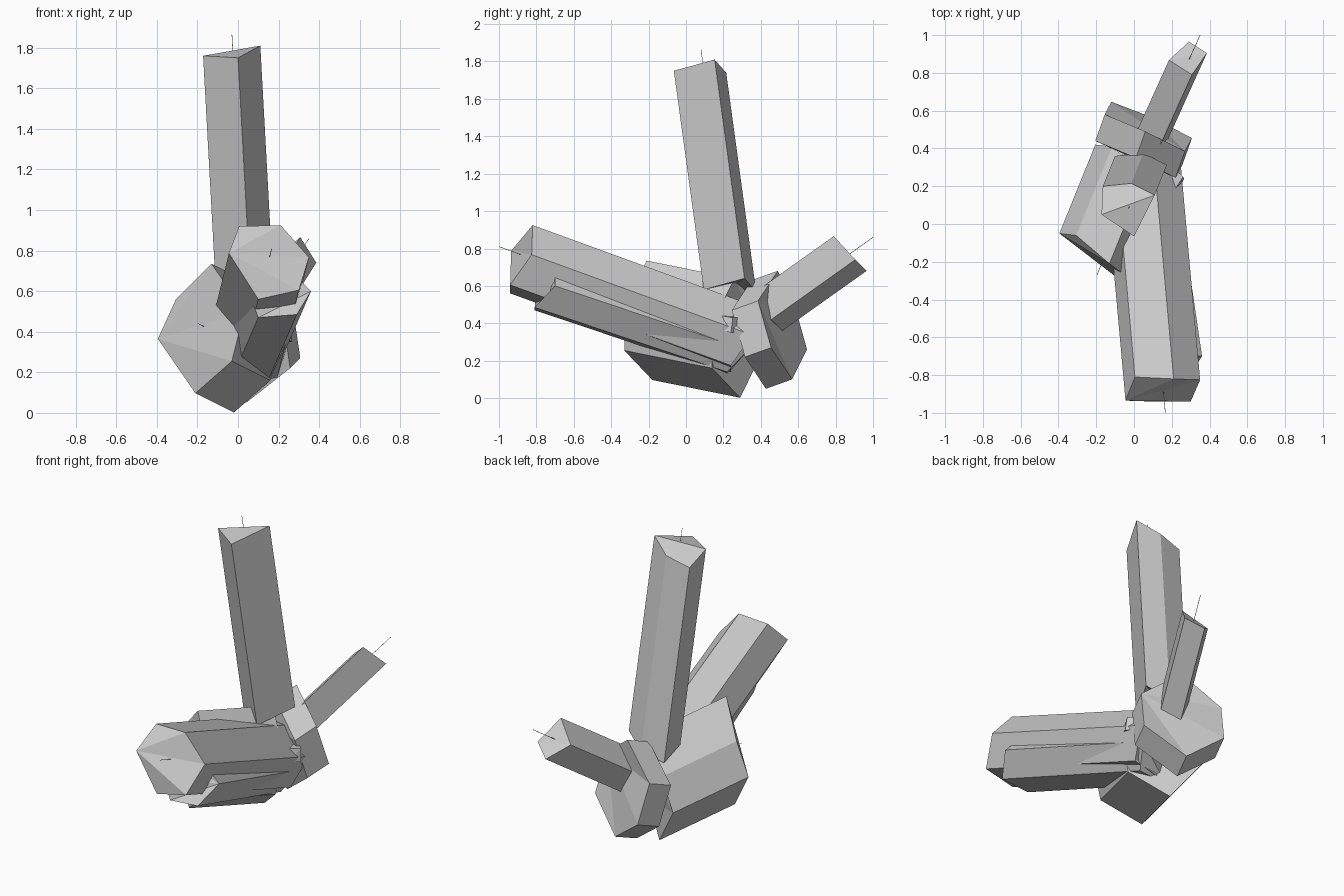
import bpy, bmesh
from mathutils import Vector


def prism(name, ring, extrude, needle=None):
    """Extrude a faceted end ring along a vector; the folded caps are fans."""
    bm = bmesh.new()
    ext = Vector(extrude)
    a = [bm.verts.new(p) for p in ring]
    b = [bm.verts.new(Vector(p) + ext) for p in ring]
    n = len(ring)
    for i in range(n):
        j = (i + 1) % n
        bm.faces.new((a[i], a[j], b[j], b[i]))
    for r in (a, b):
        for i in range(1, n - 1):
            bm.faces.new((r[0], r[i], r[i + 1]))
    bmesh.ops.recalc_face_normals(bm, faces=bm.faces)
    me = bpy.data.meshes.new(name)
    bm.to_mesh(me)
    bm.free()
    ob = bpy.data.objects.new(name, me)
    bpy.context.collection.objects.link(ob)
    # thin axis needle poking out of the end cap
    if needle:
        tip = Vector(needle)
        d = -ext.normalized()
        length = 0.2
        bpy.ops.mesh.primitive_cylinder_add(
            vertices=4, radius=0.0015, depth=length, location=tip - d * length / 2)
        rod = bpy.context.object
        rod.name = name + "_needle"
        rod.rotation_mode = 'QUATERNION'
        rod.rotation_quaternion = d.to_track_quat('Z', 'Y')
    return ob


# tall five-sided column
prism("tall_column",
      [(0.11, 0.153, 1.81), (-0.015, 0.215, 1.74), (-0.165, 0.20, 1.70),
       (-0.172, 0.05, 1.76), (0.0, -0.065, 1.75)],
      (0.064, 0.160, -1.17), (-0.03, 0.08, 1.865))

# long six-sided bar reaching forward
prism("long_bar",
      [(-0.045, -0.935, 0.787), (0.005, -0.81, 0.92), (0.21, -0.82, 0.925),
       (0.35, -0.825, 0.767), (0.30, -0.94, 0.605), (0.10, -0.94, 0.56)],
      (-0.106, 1.18, -0.43), (0.166, -1.0, 0.81))

# thinner bar tucked under the long one
prism("under_bar",
      [(0.36, -0.70, 0.60), (0.30, -0.70, 0.66), (0.12, -0.72, 0.70),
       (0.05, -0.80, 0.60), (0.10, -0.81, 0.47), (0.29, -0.81, 0.485)],
      (-0.15, 1.03, -0.345), (0.21, -0.91, 0.67))

# thick block at the lower left
prism("thick_block",
      [(-0.395, -0.05, 0.365), (-0.306, -0.06, 0.56), (-0.13, -0.21, 0.735),
       (0.03, -0.33, 0.50), (-0.03, -0.33, 0.255), (-0.21, -0.18, 0.097)],
      (0.19, 0.47, -0.095), (-0.196, -0.27, 0.44))

# flat six-sided hub at the back
prism("back_hub",
      [(0.27, 0.385, 0.52), (0.307, 0.455, 0.27), (0.09, 0.567, 0.10),
       (-0.12, 0.647, 0.26), (-0.155, 0.58, 0.50), (0.06, 0.49, 0.68)],
      (-0.05, -0.14, -0.05))

# small four-sided arm rising backward
prism("back_arm",
      [(0.386, 0.905, 0.74), (0.29, 0.965, 0.68),
       (0.185, 0.868, 0.76), (0.307, 0.79, 0.866)],
      (-0.203, -0.45, -0.32), (0.35, 1.0, 0.86))

# little shard at the joint
prism("joint_shard",
      [(0.26, 0.25, 0.43), (0.265, 0.24, 0.35), (0.23, 0.17, 0.37), (0.22, 0.19, 0.44)],
      (-0.11, 0.10, 0.0))
